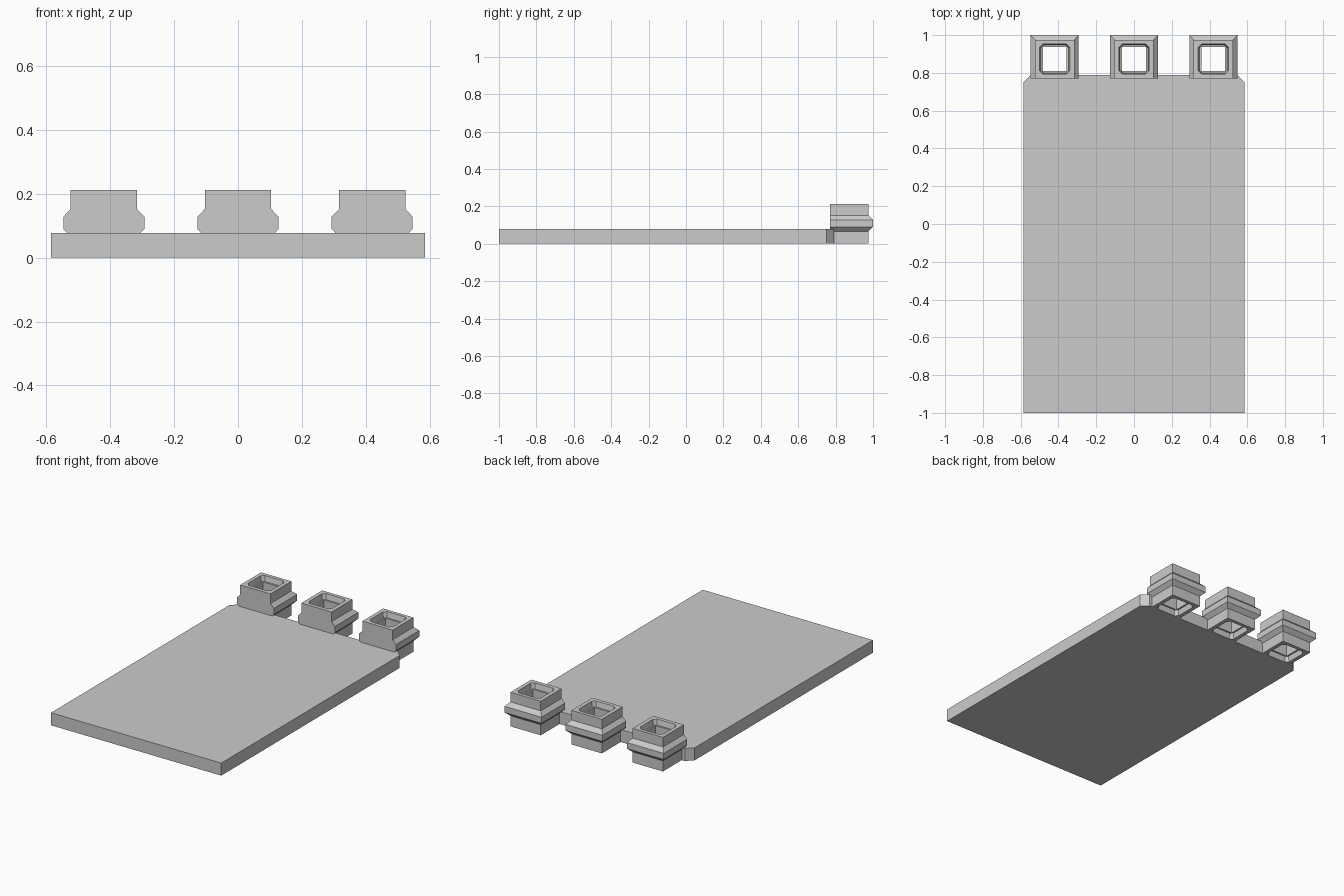
import bpy, bmesh

if "Cube" in bpy.data.objects:
    bpy.data.objects.remove(bpy.data.objects["Cube"])

grey = bpy.data.materials.new("light grey")
grey.diffuse_color = (0.6, 0.6, 0.6, 1)
grey.use_nodes = True
grey.node_tree.nodes["Principled BSDF"].inputs["Base Color"].default_value = grey.diffuse_color


def finish(bm, name):
    bmesh.ops.remove_doubles(bm, verts=bm.verts, dist=1e-5)
    bmesh.ops.recalc_face_normals(bm, faces=bm.faces)
    mesh = bpy.data.meshes.new(name)
    bm.to_mesh(mesh)
    bm.free()
    mesh.materials.append(grey)
    obj = bpy.data.objects.new(name, mesh)
    bpy.context.collection.objects.link(obj)
    return obj


def ring(bm, cx, z, hx, y0, y1, c=0.0):
    """Rectangle with corners cut by c (c = 0 is merged to a plain rectangle)."""
    pts = [(-hx + c, y0), (hx - c, y0), (hx, y0 + c), (hx, y1 - c),
           (hx - c, y1), (-hx + c, y1), (-hx, y1 - c), (-hx, y0 + c)]
    return [bm.verts.new((cx + x, y, z)) for x, y in pts]


# flat plate with two chamfered rear corners
bm = bmesh.new()
outline = [(-0.585, -1), (0.585, -1), (0.585, 0.75), (0.545, 0.79),
           (-0.545, 0.79), (-0.585, 0.75)]
face = bm.faces.new([bm.verts.new((x, y, 0)) for x, y in outline])
up = bmesh.ops.extrude_face_region(bm, geom=[face])["geom"]
bmesh.ops.translate(bm, vec=(0, 0, 0.078),
                    verts=[v for v in up if isinstance(v, bmesh.types.BMVert)])
finish(bm, "plate")

# hollow sockets: closed loft up the outside and down through the hole
FRONT, MID = 0.77, 0.8735
outer = [(0.0, 0.104, 0.975), (0.066, 0.104, 0.975), (0.09, 0.127, 1.0),
         (0.128, 0.127, 1.0), (0.152, 0.104, 0.975), (0.212, 0.104, 0.975)]
inner = [(0.212, 0.08, 0.018), (0.178, 0.073, 0.014), (0.178, 0.063, 0),
         (0.034, 0.063, 0), (0.034, 0.073, 0.014), (0.0, 0.08, 0.018)]

for side, cx in (("left", -0.42), ("middle", 0), ("right", 0.42)):
    bm = bmesh.new()
    loops = [ring(bm, cx, z, h, FRONT, back) for z, h, back in outer]
    loops += [ring(bm, cx, z, h, MID - h, MID + h, c) for z, h, c in inner]
    for a, b in zip(loops, loops[1:] + loops[:1]):
        for i in range(8):
            j = (i + 1) % 8
            bm.faces.new((a[i], a[j], b[j], b[i]))
    finish(bm, side + "_socket")
